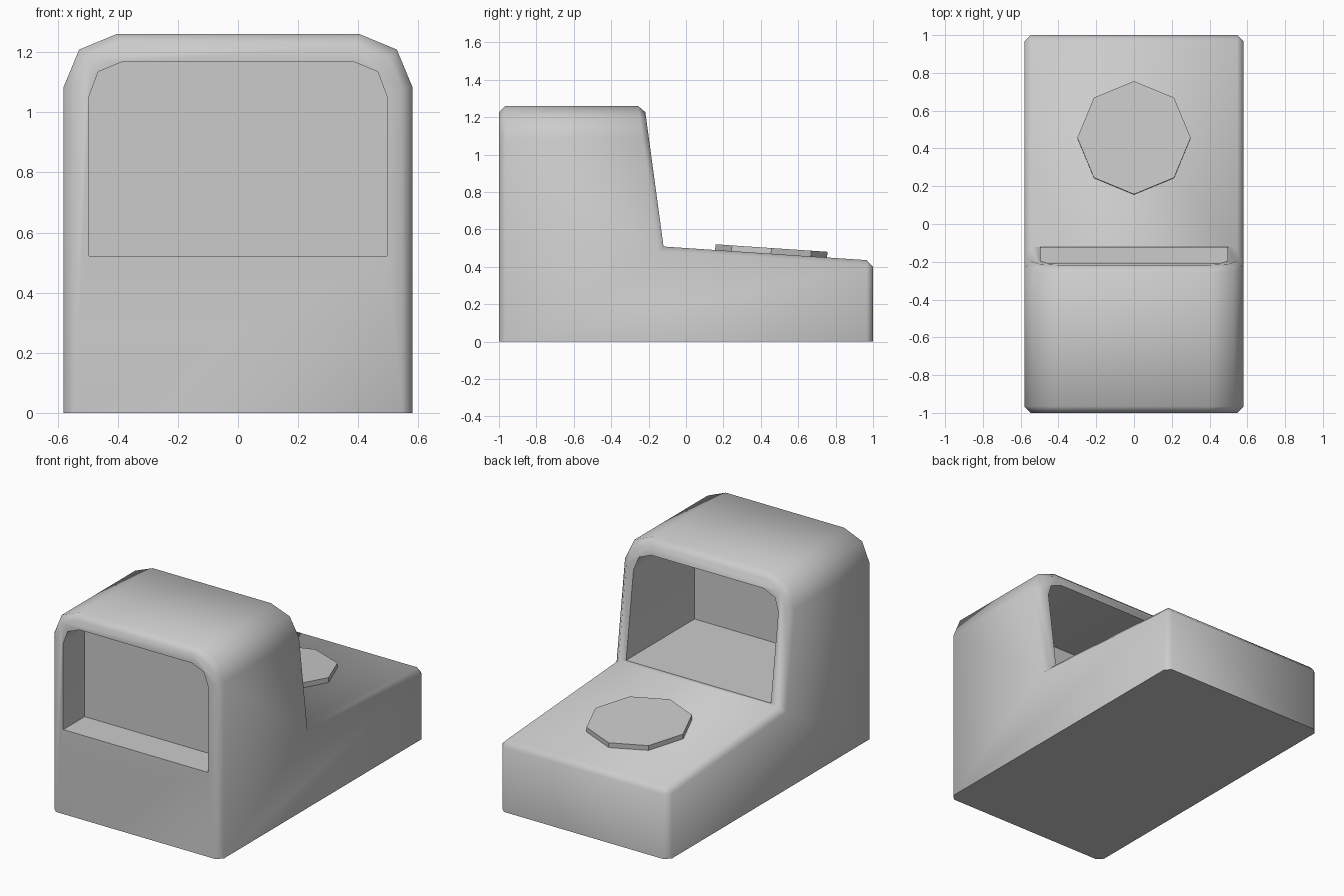
import bpy, bmesh, math
from mathutils import Matrix

if "Cube" in bpy.data.objects:
    bpy.data.objects.remove(bpy.data.objects["Cube"])


def finish(bm, name):
    bmesh.ops.recalc_face_normals(bm, faces=bm.faces)
    mesh = bpy.data.meshes.new(name)
    bm.to_mesh(mesh)
    bm.free()
    obj = bpy.data.objects.new(name, mesh)
    bpy.context.collection.objects.link(obj)
    return obj


def prism(points, offset):
    """Closed solid made by sweeping a flat outline along offset."""
    bm = bmesh.new()
    face = bm.faces.new([bm.verts.new(p) for p in points])
    new = bmesh.ops.extrude_face_region(bm, geom=[face], use_keep_orig=True)["geom"]
    bmesh.ops.translate(bm, vec=offset, verts=[v for v in new if isinstance(v, bmesh.types.BMVert)])
    bmesh.ops.recalc_face_normals(bm, faces=bm.faces)
    return bm


def bevel(bm, edges, offset, segments):
    bmesh.ops.bevel(bm, geom=edges, offset=offset, offset_type='OFFSET', segments=segments,
                    profile=0.5, affect='EDGES', clamp_overlap=True)


# Window outline, shared by the tunnel and the lens
def window(y):
    half = [(0.495, 0.522), (0.495, 1.055), (0.465, 1.135), (0.385, 1.168)]
    return [(x, y, z) for x, z in half] + [(-x, y, z) for x, z in reversed(half)]


# Body: side profile swept across the width
W = 0.58
side = [(-1, 0), (1, 0), (1, 0.433), (-0.12, 0.508), (-0.222, 1.26), (-1, 1.26)]
bm = prism([(-W, y, z) for y, z in side], (2 * W, 0, 0))

# Rounded upper corners of the hood
bevel(bm, [e for e in bm.edges
           if all(v.co.z > 1.25 for v in e.verts)
           and abs(e.verts[0].co.x - e.verts[1].co.x) < 0.01], 0.175, 2)

# Small chamfer on the outer rims, leaving the base and inner corner crisp
rims = [e for e in bm.edges
        if e.is_convex and e.calc_face_angle(0) > math.radians(60)
        and max(v.co.z for v in e.verts) > 0.05]
bevel(bm, rims, 0.034, 1)
body = finish(bm, "sight_body")

# Window tunnel through the hood
cutter = finish(prism(window(-1.3), (0, 1.5, 0)), "window_cutter")
cutter.hide_render = True
cutter.hide_set(True)
cut = body.modifiers.new("window", 'BOOLEAN')
cut.operation = 'DIFFERENCE'
cut.solver = 'EXACT'
cut.object = cutter
bpy.context.view_layer.objects.active = body
body.select_set(True)
bpy.ops.object.modifier_apply(modifier=cut.name)
bpy.data.objects.remove(cutter)
bpy.ops.object.shade_smooth_by_angle(angle=math.radians(60))

# Flat lens inside the hood
bm = bmesh.new()
bm.faces.new([bm.verts.new(p) for p in window(-0.79)])
finish(bm, "lens")

# Octagonal cap lying on the sloping deck
bm = bmesh.new()
bmesh.ops.create_cone(bm, cap_ends=True, segments=8, radius1=0.3, radius2=0.3, depth=0.06)
bmesh.ops.transform(bm, verts=bm.verts, matrix=Matrix.Translation((0, 0.455, 0.47))
                    @ Matrix.Rotation(-math.atan(0.067), 4, 'X'))
finish(bm, "deck_cap")
